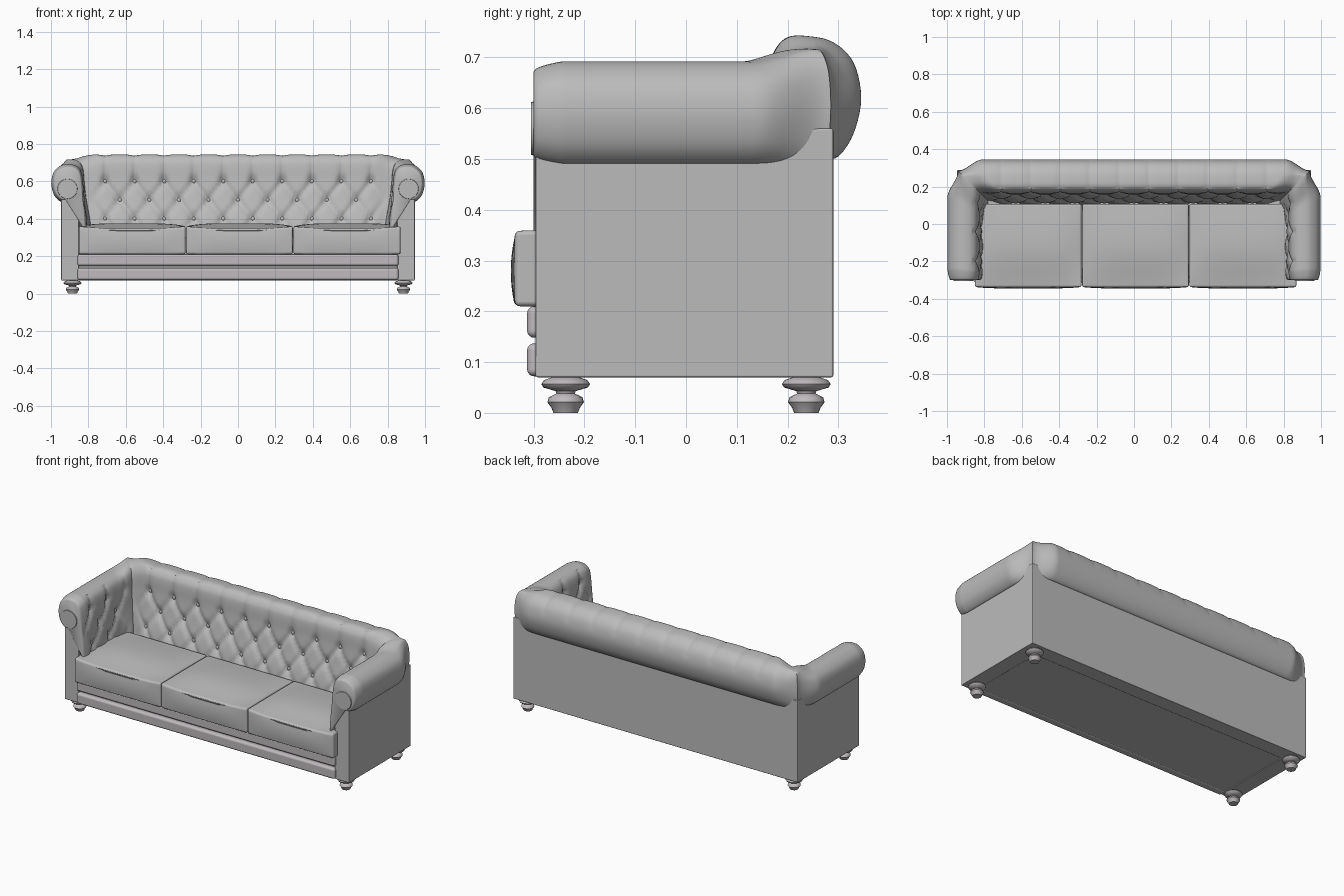
import bpy, bmesh, math
from mathutils import Vector

if "Cube" in bpy.data.objects:
    bpy.data.objects.remove(bpy.data.objects["Cube"])


def material(name, rgb):
    m = bpy.data.materials.new(name)
    m.use_nodes = True
    m.diffuse_color = (*rgb, 1)
    m.node_tree.nodes["Principled BSDF"].inputs["Base Color"].default_value = (*rgb, 1)
    return m


LEATHER = material("grey leather", (0.5, 0.5, 0.5))
TRIM = material("warm grey trim", (0.52, 0.49, 0.51))


def finish(name, bm, mat=LEATHER, angle=40, bevel=0, segments=3):
    bmesh.ops.recalc_face_normals(bm, faces=bm.faces)
    mesh = bpy.data.meshes.new(name)
    bm.to_mesh(mesh)
    bm.free()
    mesh.materials.append(mat)
    ob = bpy.data.objects.new(name, mesh)
    bpy.context.collection.objects.link(ob)
    bpy.ops.object.select_all(action="DESELECT")
    ob.select_set(True)
    bpy.context.view_layer.objects.active = ob
    bpy.ops.object.shade_smooth_by_angle(angle=math.radians(angle))
    if bevel:
        mod = ob.modifiers.new("Soft edges", "BEVEL")
        mod.width, mod.segments, mod.limit_method = bevel, segments, "ANGLE"
        mod.harden_normals = True
    return ob


def box(name, lo, hi, mat=LEATHER, bevel=0.004, segments=2):
    bm = bmesh.new()
    bmesh.ops.create_cube(bm, size=1)
    lo, hi = Vector(lo), Vector(hi)
    for v in bm.verts:
        v.co = (lo + hi) / 2 + v.co * (hi - lo)
    return finish(name, bm, mat, 40, bevel, segments)


def smooth(t):
    t = max(0, min(1, t))
    return t * t * (3 - 2 * t)


def spline(pts, n=5):
    """Catmull-Rom samples through 2D points."""
    p = [Vector(q) for q in pts]
    p = [2 * p[0] - p[1]] + p + [2 * p[-1] - p[-2]]
    out = []
    for i in range(1, len(p) - 2):
        a, b, c, d = p[i - 1:i + 3]
        for j in range(n):
            t = j / n
            out.append(0.5 * (2 * b + (c - a) * t + (2 * a - 5 * b + 4 * c - d) * t ** 2
                              + (3 * b - a - 3 * c + d) * t ** 3))
    return out + [p[-2]]


# Cross-sections: (distance inward from the outer panel, height)
ARM = spline([(.02, .49), (-.01, .495), (-.04, .53), (-.053, .59), (-.04, .65), (0, .685), (.04, .692),
              (.075, .685), (.10, .665), (.112, .63), (.118, .58), (.125, .50), (.135, .40), (.14, .30)])
BACK = spline([(.02, .50), (-.01, .505), (-.04, .55), (-.055, .62), (-.04, .69), (0, .73), (.05, .742),
               (.09, .74), (.115, .715), (.125, .68), (.13, .60), (.145, .50), (.17, .40), (.19, .30)])
X, Y, FRONT = 0.945, 0.29, -0.30
PITCH, ROW = 0.158, 0.2
INNER = len(BACK) * 0.55


def tuft(s, z):
    """Depth of diamond pleats and button dimples."""
    u, w = (s - PITCH / 2) / PITCH, (z - 0.6) / ROW
    a, b = u + min(w, 0), u - min(w, 0)
    p = min(abs(math.sin(math.pi * a)), abs(math.sin(math.pi * b)))
    fade = 1 - 0.7 * smooth((z - 0.6) / 0.12)
    ra, rb = round(a), round(b)
    r2 = ((u - (ra + rb) / 2) * PITCH) ** 2 + ((w - (ra - rb) / 2) * ROW) ** 2
    return 0.014 * fade * (1 - p) ** 3 + 0.018 * math.exp(-r2 / 0.0005)


def section(k, mix, corner):
    d, z = ARM[k].lerp(BACK[k], mix)
    if d < 0.03:
        d += (0.03 - d) * 0.7 * corner
    return d, z


def arm_ring(t):
    ring, c = [], smooth((t - 0.75) / 0.25)
    ease = 0.82 + 0.18 * math.sqrt(min(1, t / 0.1))
    for k in range(len(ARM)):
        d, z = section(k, 0.5 * c, c)
        d, z = 0.045 + (d - 0.045) * ease, 0.58 + (z - 0.58) * ease
        y = FRONT + (Y - section(k, 0.5, 1)[0] - FRONT) * t
        if k > INNER:
            d -= tuft(y + 0.12, z) * smooth(t / 0.15) * (1 - c)
        ring.append((X - d, y, z))
    return ring


def back_ring(u):
    ring, c = [], 1 - smooth(u / 0.14)
    for k in range(len(BACK)):
        d, z = section(k, 1 - 0.5 * c, c)
        x = (X - section(k, 0.5, 1)[0]) * (1 - u)
        if k > INNER:
            d -= tuft(x, z) * (1 - c)
        elif z > 0.65:
            z -= 0.007 * (1 - c) * (1 - abs(math.sin(math.pi * (x / PITCH - 0.5)))) ** 2
        ring.append((x, Y - d, z))
    return ring


# Rolled arms and tufted back, one half mirrored
bm = bmesh.new()
rings = [arm_ring((i / 64) ** 1.2) for i in range(65)] + [back_ring(i / 130) for i in range(1, 131)]
rows = [[bm.verts.new(p) for p in ring] for ring in rings]
n = len(ARM)
for r, q in zip(rows, rows[1:]):
    for k in range(n):
        bm.faces.new((r[k], r[(k + 1) % n], q[(k + 1) % n], q[k]))
bm.faces.new(rows[0])
upholstery = finish("rolled_arms_and_tufted_back", bm, angle=60)
upholstery.modifiers.new("Other half", "MIRROR")

# Buttons
bm = bmesh.new()


def button(pos, squash):
    new = bmesh.ops.create_uvsphere(bm, u_segments=10, v_segments=6, radius=0.012)["verts"]
    for v in new:
        v.co = Vector(pos) + v.co * Vector(squash)


def inner_depth(profile, z):
    return min(profile[int(INNER) + 1:], key=lambda p: abs(p[1] - z))[0] - 0.026


for row in range(3):
    z = 0.6 - row * ROW / 2
    shift = 0.5 if row != 1 else 0
    for side in (-1, 1):
        for i in range(5):
            x = (i + shift) * PITCH
            if x or side > 0:
                button((side * x, Y - inner_depth(BACK, z), z), (1, 0.6, 1))
        for i in range(2 if row != 1 else 1):
            y = -0.04 - PITCH * (i + shift - 0.5)
            button((side * (X - inner_depth(ARM, z)), y, z), (0.6, 1, 1))
finish("buttons", bm)

# Outer panels and base
for side, name in ((1, "left"), (-1, "right")):
    a, b = sorted((side * 0.85, side * X))
    box(name + "_arm_panel", (a, -0.296, 0.07), (b, Y, 0.56))
    # Scroll face on the arm front
    bm = bmesh.new()
    bmesh.ops.create_cone(bm, cap_ends=True, segments=32, radius1=0.055, radius2=0.052, depth=0.012)
    for v in bm.verts:
        x, y, z = v.co
        v.co = (side * 0.912 + x, -0.299 - z, 0.56 + y)
    finish(name + "_arm_scroll", bm)
box("back_panel", (-X, 0.2, 0.07), (X, Y, 0.56))
box("seat_base", (-0.87, -0.285, 0.075), (0.87, 0.25, 0.3))
box("lower_rail", (-0.858, -0.313, 0.072), (0.858, -0.26, 0.137), TRIM, 0.014, 4)
box("upper_rail", (-0.858, -0.313, 0.148), (0.858, -0.26, 0.21), TRIM, 0.014, 4)

# Seat cushions with a soft crown
for name, x0, x1 in (("right", -0.85, -0.281), ("middle", -0.277, 0.293), ("left", 0.297, 0.868)):
    bm = bmesh.new()
    bmesh.ops.create_cube(bm, size=2)
    bmesh.ops.subdivide_edges(bm, edges=bm.edges[:], cuts=13, use_grid_fill=True)
    for v in bm.verts:
        x, y, z = v.co
        cx, cy = 1 - x ** 4, math.cos(y * math.pi / 2)
        top = 0.36 + 0.016 * cx * cy - 0.012 * cx * smooth(-y)
        puff = 0.008 * cx * (1 - z * z) * min(y, 0)
        v.co = ((x0 + x1) / 2 + x * (x1 - x0) / 2, -0.115 + y * 0.222 + puff,
                0.21 + (top - 0.21) * (z + 1) / 2)
    finish(name + "_seat_cushion", bm, LEATHER, 50, 0.016, 4)

# Turned feet
FOOT = [(0, 0), (.024, 0), (.028, .01), (.036, .021), (.033, .031), (.018, .038), (.02, .043),
        (.044, .05), (.048, .057), (.042, .065), (.02, .072), (0, .076)]
for fx, side in ((0.885, "left"), (-0.885, "right")):
    for fy, end in ((-0.237, "front"), (0.237, "back")):
        bm = bmesh.new()
        verts = [bm.verts.new((r, 0, z)) for r, z in FOOT]
        edges = [bm.edges.new(e) for e in zip(verts, verts[1:])]
        bmesh.ops.spin(bm, geom=verts + edges, cent=(0, 0, 0), axis=(0, 0, 1),
                       angle=math.tau, steps=24, use_duplicate=False)
        bmesh.ops.remove_doubles(bm, verts=bm.verts, dist=0.0002)
        bmesh.ops.translate(bm, verts=bm.verts, vec=(fx, fy, 0))
        finish(end + "_" + side + "_foot", bm, TRIM, 50)
